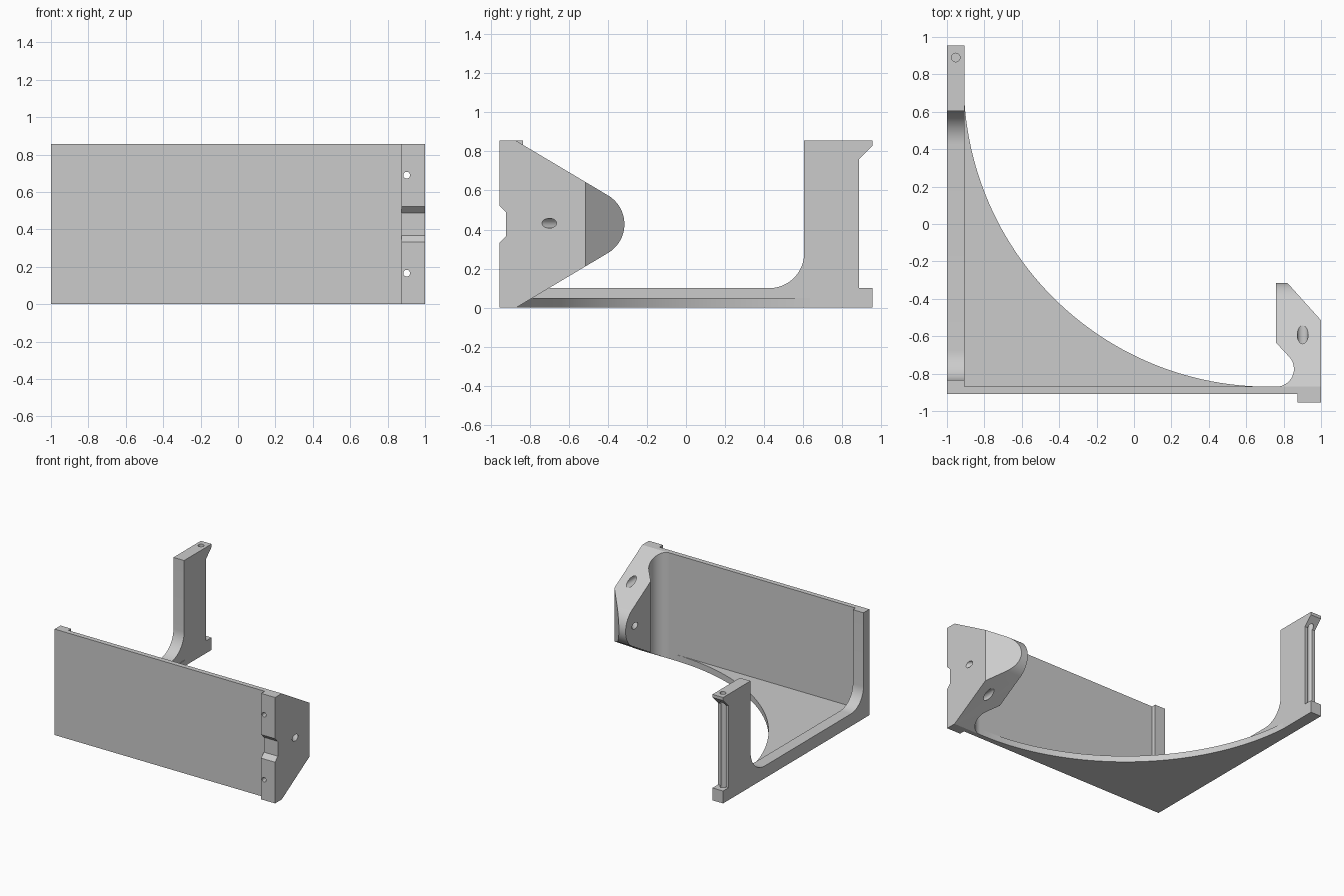
import bpy
import bmesh
from math import sin, cos, radians, pi
from mathutils import Vector, Matrix

if "Cube" in bpy.data.objects:
    bpy.data.objects.remove(bpy.data.objects["Cube"], do_unlink=True)

grey = bpy.data.materials.new("light_grey")
grey.use_nodes = True
COLOUR = (0.6, 0.6, 0.6, 1)
grey.diffuse_color = COLOUR
grey.node_tree.nodes["Principled BSDF"].inputs["Base Color"].default_value = COLOUR

H = 0.855          # overall height
WALL_IN = -0.87    # inner face of the front wall
WALL_OUT = -0.91   # outer face of the front wall
RAIL_X = -0.905    # inner face of the side frame


def arc(cx, cy, r, start, end, n=16):
    """Points on an arc, angles in degrees."""
    steps = [radians(start + (end - start) * i / n) for i in range(n + 1)]
    return [(cx + r * cos(a), cy + r * sin(a)) for a in steps]


def finish(name, bm):
    bmesh.ops.recalc_face_normals(bm, faces=bm.faces)
    mesh = bpy.data.meshes.new(name)
    bm.to_mesh(mesh)
    bm.free()
    mesh.materials.append(grey)
    ob = bpy.data.objects.new(name, mesh)
    bpy.context.collection.objects.link(ob)
    return ob


def prism(name, outline, low, high, axis):
    """Extrude an outline along z (outline is x, y) or x (outline is y, z)."""
    bm = bmesh.new()
    place = (lambda a, b: (a, b, low)) if axis == "z" else (lambda a, b: (low, a, b))
    step = Vector((0, 0, high - low) if axis == "z" else (high - low, 0, 0))
    face = bm.faces.new([bm.verts.new(place(a, b)) for a, b in outline])
    side = bmesh.ops.extrude_face_region(bm, geom=[face])["geom"]
    bmesh.ops.translate(bm, vec=step, verts=[v for v in side if isinstance(v, bmesh.types.BMVert)])
    return finish(name, bm)


def rod(start, end, r):
    """Round cutter between two points."""
    a, b = Vector(start), Vector(end)
    turn = (b - a).to_track_quat("Z", "Y").to_matrix().to_4x4()
    bm = bmesh.new()
    bmesh.ops.create_cone(bm, cap_ends=True, segments=32, radius1=r, radius2=r,
                          depth=(b - a).length, matrix=Matrix.Translation((a + b) / 2) @ turn)
    return finish("cutter", bm)


def combine(ob, tool, operation="DIFFERENCE"):
    mod = ob.modifiers.new("cut", "BOOLEAN")
    mod.operation, mod.object, mod.solver = operation, tool, "EXACT"
    bpy.context.view_layer.objects.active = ob
    bpy.ops.object.modifier_apply(modifier=mod.name)
    bpy.data.objects.remove(tool, do_unlink=True)


# Front wall
front_wall = prism("front_wall", [(-1, WALL_OUT), (0.76, WALL_OUT), (0.76, WALL_IN), (-1, WALL_IN)],
                   0, H, "z")

# Floor web with a large concave edge
floor_web = prism("floor_web", [(RAIL_X, WALL_IN)] + arc(0.72, 0.76, 1.63, 270, 183.5, 48),
                  0, 0.05, "z")

# Side frame: front rib, bottom rail and rear post with hooked lips
frame = [(WALL_OUT, 0), (0.955, 0), (0.955, 0.1), (0.885, 0.1), (0.885, 0.76),
         (0.955, 0.83), (0.955, H), (0.605, H)]
frame += arc(0.425, 0.28, 0.18, 0, -90)
frame += arc(-0.675, 0.26, 0.16, 270, 180)
frame += [(-0.835, H), (WALL_OUT, H)]
side_frame = prism("side_frame", frame, -1, RAIL_X, "x")
combine(side_frame, rod((-0.953, 0.89, 0.05), (-0.953, 0.89, 1), 0.023))

# Wedge bracket: plan outline intersected with a rounded V side outline
plan = [(0.875, -0.955), (1, -0.955), (1, -0.515), (0.82, -0.315), (0.76, -0.315),
        (0.76, -0.635)]
plan += arc(0.76, -0.775, 0.095, 43, -90)
plan += [(0.76, WALL_OUT), (0.875, WALL_OUT)]
bracket = prism("wedge_bracket", plan, 0, H, "z")
mid = H / 2
nose = arc(-0.486, mid, 0.171, -59, 59, 24)
notch = [(-0.955, mid + 0.095), (-0.92, mid + 0.06), (-0.92, mid - 0.06), (-0.955, mid - 0.095)]
v_side = [(-0.955, 0), (WALL_IN, 0)] + nose + [(WALL_IN, H), (-0.955, H)] + notch
combine(bracket, prism("cutter", v_side, 0.5, 1.2, "x"), "INTERSECT")

# Screw holes with counterbores, and the slanted cross hole
for z in (mid - 0.262, mid + 0.262):
    combine(bracket, rod((0.902, -1.1, z), (0.902, -0.2, z), 0.018))
    combine(bracket, rod((0.902, -0.8, z), (0.902, -0.2, z), 0.029))
combine(bracket, rod((1.09, -0.8, mid + 0.005), (0.64, -0.3, mid + 0.005), 0.025))

# Shading
for ob in (front_wall, floor_web, side_frame, bracket):
    bpy.ops.object.select_all(action="DESELECT")
    ob.select_set(True)
    bpy.context.view_layer.objects.active = ob
    bpy.ops.object.shade_smooth_by_angle(angle=radians(30))
